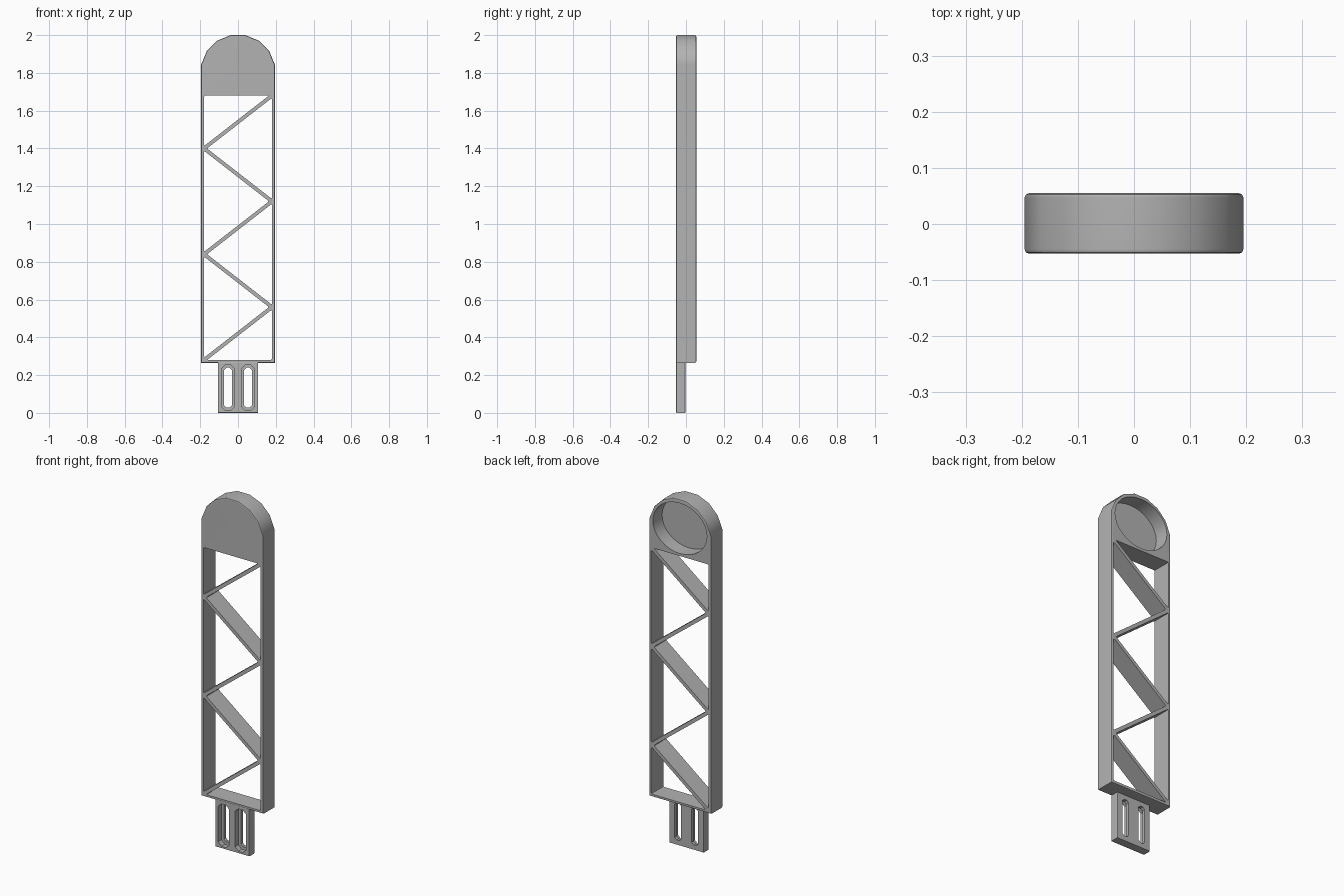
import bpy, bmesh, math

cube = bpy.data.objects.get("Cube")
if cube:
    bpy.data.objects.remove(cube, do_unlink=True)

grey = bpy.data.materials.new("plain grey")
grey.use_nodes = True
grey.diffuse_color = (0.45, 0.45, 0.45, 1)
grey.node_tree.nodes["Principled BSDF"].inputs["Base Color"].default_value = (0.45, 0.45, 0.45, 1)

FRONT, BACK = -0.053, 0.055
HALF, INNER = 0.195, 0.18       # outer and inner half widths of the frame
LOW, HIGH, STEP = 0.28, 1.68, 0.28


def prism(name, points, y0, y1, rim=0.0, corner=0.0):
    """Extrude an x-z outline along y, easing its rims or its corner edges."""
    bm = bmesh.new()
    face = bm.faces.new([bm.verts.new((x, y0, z)) for x, z in points])
    new = bmesh.ops.extrude_face_region(bm, geom=[face])["geom"]
    for v in new:
        if isinstance(v, bmesh.types.BMVert):
            v.co.y = y1
    bmesh.ops.recalc_face_normals(bm, faces=bm.faces)
    along = [e for e in bm.edges if abs(e.verts[0].co.y - e.verts[1].co.y) > 0.001]
    if corner:
        bmesh.ops.bevel(bm, geom=along, offset=corner, segments=2, profile=0.5,
                        affect='EDGES')
    elif rim:
        rings = [e for e in bm.edges if e not in along]
        bmesh.ops.bevel(bm, geom=rings, offset=rim, segments=2, profile=0.5,
                        affect='EDGES')
    mesh = bpy.data.meshes.new(name)
    bm.to_mesh(mesh)
    bm.free()
    mesh.materials.append(grey)
    obj = bpy.data.objects.new(name, mesh)
    bpy.context.collection.objects.link(obj)
    return obj


def activate(obj):
    bpy.ops.object.select_all(action='DESELECT')
    obj.select_set(True)
    bpy.context.view_layer.objects.active = obj


def cut(obj, cutter):
    cutter.hide_render = True
    mod = obj.modifiers.new("cut", 'BOOLEAN')
    mod.operation = 'DIFFERENCE'
    mod.solver = 'EXACT'
    mod.object = cutter
    activate(obj)
    bpy.ops.object.modifier_apply(modifier=mod.name)
    bpy.data.objects.remove(cutter, do_unlink=True)


def finish(obj):
    activate(obj)
    bpy.ops.object.shade_smooth_by_angle(angle=math.radians(30))
    mod = obj.modifiers.new("clean normals", 'WEIGHTED_NORMAL')
    mod.keep_sharp = True


# Frame body with a faceted round top
arc = [math.radians(11.25 + 22.5 * i) for i in range(8)]
radius = HALF / math.cos(math.radians(11.25))
outline = [(-HALF, 0.265), (HALF, 0.265)]
outline += [(radius * math.cos(a), 2 - HALF + radius * math.sin(a)) for a in arc]
frame = prism("truss_frame", outline, FRONT, BACK, rim=0.008)

# Triangular windows leave the zigzag struts standing
rise = 0.0125
inset = rise * 2 * INNER / STEP
for k in range(6):
    side = -1 if k % 2 == 0 else 1
    z = LOW + STEP * k
    bottom = LOW if k == 0 else z - STEP + rise
    top = HIGH if k == 5 else z + STEP - rise
    triangle = [(side * (INNER - inset), z), (-side * INNER, bottom), (-side * INNER, top)]
    cut(frame, prism("window_cutter", triangle, -0.1, 0.1, corner=0.008))

# Round pocket in the back of the head
turns = [math.tau * i / 32 for i in range(32)]
pocket = [(0.17 * math.cos(a), 1.837 + 0.143 * math.sin(a)) for a in turns]
cut(frame, prism("pocket_cutter", pocket, BACK - 0.083, 0.1))
finish(frame)

# Mounting tab at the foot, flush with the front
tab_back = -0.003
tab = prism("mounting_tab", [(-0.107, 0), (0.107, 0), (0.107, 0.27), (-0.107, 0.27)],
            FRONT, tab_back, rim=0.005)


def slot(x, half_width, low, high, point):
    """Long slot outline with chamfered ends."""
    w, n = half_width, half_width * 0.4
    return [(x - n, low), (x + n, low), (x + w, low + point), (x + w, high - point),
            (x + n, high), (x - n, high), (x - w, high - point), (x - w, low + point)]


# Two slots, each with a wider recess from the front
for x in (-0.053, 0.053):
    cut(tab, prism("recess_cutter", slot(x, 0.035, 0.012, 0.253, 0.02), -0.1, -0.022))
    cut(tab, prism("slot_cutter", slot(x, 0.02, 0.028, 0.24, 0.012), -0.1, 0.1))
finish(tab)
